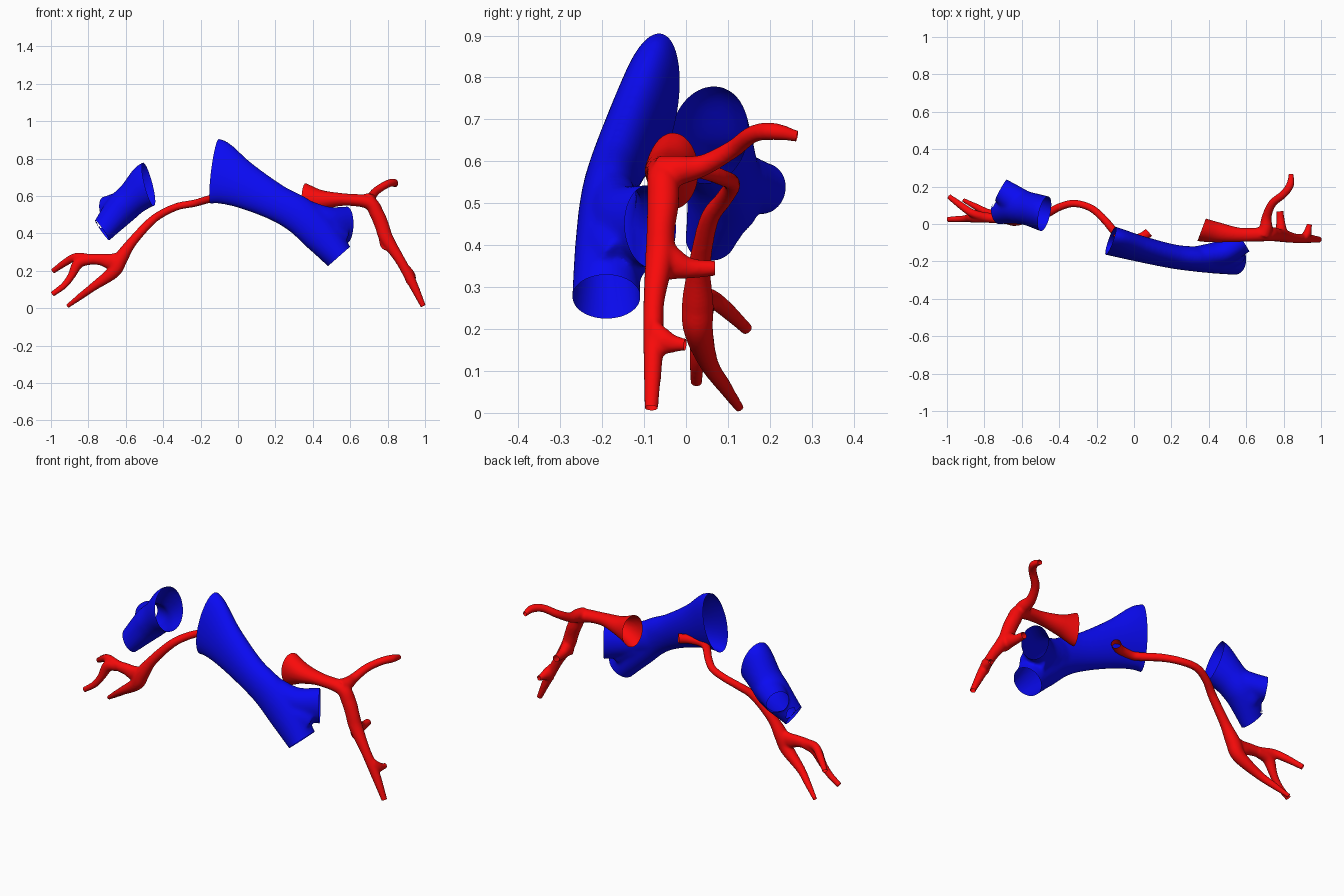
import bpy, bmesh, math
from mathutils import Vector

EXT = 0.03  # extra length past each open end, trimmed off later


def material(name, color):
    m = bpy.data.materials.new(name)
    m.diffuse_color = color
    return m


RED = material("red", (0.95, 0.003, 0.003, 1))
BLUE = material("blue", (0.003, 0.003, 0.9, 1))


def spline(rows, steps=8):
    """Catmull-Rom through rows of numbers."""
    P = [Vector(r) for r in rows]
    P = [2 * P[0] - P[1]] + P + [2 * P[-1] - P[-2]]
    out = []
    for i in range(1, len(P) - 2):
        a, b, c, d = P[i - 1:i + 3]
        for s in range(steps):
            t = s / steps
            out.append(0.5 * (2 * b + (c - a) * t + (2 * a - 5 * b + 4 * c - d) * t * t
                              + (3 * b - a - 3 * c + d) * t ** 3))
    return out + [P[-2]]


def add_tube(bm, cuts, pts, start=None, end=None, lean=0.0, segs=28):
    """Closed tube through (x, y, z, r_up, r_side); open ends given by outward normal or True."""
    rows = [tuple(p) if len(p) == 5 else (*p, p[3]) for p in pts]
    for flag, i, j in ((start, 0, 1), (end, -1, -2)):
        if flag is None:
            continue
        p = Vector(rows[i][:3])
        n = (p - Vector(rows[j][:3]) if flag is True else Vector(flag)).normalized()
        cuts.append((p, n, max(rows[i][3:]) * 1.25 + EXT))
        extra = (*(p + n * EXT * 1.2), *rows[i][3:])
        rows = [extra] + rows if i == 0 else rows + [extra]
    samples = spline(rows)
    pos = [Vector(s[:3]) for s in samples]
    up = Vector((0, lean, 1))
    rings = []
    for i, s in enumerate(samples):
        t = (pos[min(i + 1, len(pos) - 1)] - pos[max(i - 1, 0)]).normalized()
        if i == 0 and abs(t.z) > 0.95:
            up = Vector((0, 1, 0))
        up = (up - t * up.dot(t)).normalized()
        side = t.cross(up)
        rings.append([bm.verts.new(pos[i] + up * s[3] * math.cos(a) + side * s[4] * math.sin(a))
                      for a in (2 * math.pi * k / segs for k in range(segs))])
    for a, b in zip(rings, rings[1:]):
        for k in range(segs):
            n = (k + 1) % segs
            bm.faces.new((a[k], a[n], b[n], b[k]))
    bm.faces.new(rings[0][::-1])
    bm.faces.new(rings[-1])


def vessel(name, mat, tubes, voxel, smooth):
    """Fuse the tubes into one smooth skin, then trim the ends open."""
    bm, cuts = bmesh.new(), []
    for t in tubes:
        add_tube(bm, cuts, *t)
    bmesh.ops.recalc_face_normals(bm, faces=bm.faces[:])
    me = bpy.data.meshes.new(name)
    bm.to_mesh(me)
    bm.free()
    ob = bpy.data.objects.new(name, me)
    bpy.context.collection.objects.link(ob)
    r = ob.modifiers.new("fuse", 'REMESH')
    r.mode, r.voxel_size = 'VOXEL', voxel
    s = ob.modifiers.new("smooth", 'SMOOTH')
    s.factor, s.iterations = 0.5, smooth
    skin = bpy.data.meshes.new_from_object(ob.evaluated_get(bpy.context.evaluated_depsgraph_get()))
    ob.modifiers.clear()
    bm = bmesh.new()
    bm.from_mesh(skin)
    for co, n, rad in cuts:
        faces = [f for f in bm.faces if (f.calc_center_median() - co).length < rad]
        geom = list({v for f in faces for v in f.verts}) + list({e for f in faces for e in f.edges}) + faces
        bmesh.ops.bisect_plane(bm, geom=geom, plane_co=co, plane_no=n, clear_outer=True)
    for f in bm.faces:
        f.smooth = True
    bm.to_mesh(skin)
    bm.free()
    ob.data = skin
    skin.materials.clear()
    skin.materials.append(mat)


# Large vein: flattened trunk forking into two openings, with a web between them
vessel("large_vein", BLUE, [
    ([(-.125, -.09, .728, .177, .072), (.02, -.13, .66, .127, .068), (.2, -.172, .567, .098, .064),
      (.33, -.187, .495, .1, .067), (.44, -.19, .395, .1, .075), (.54, -.19, .277, .08, .082)],
     (-.96, .27, .08), (.66, 0, -.75), .2),
    ([(.33, -.18, .5, .09, .06), (.47, -.155, .455, .09, .07), (.58, -.085, .445, .1, .072)],
     None, (.85, .52, 0)),
    ([(.42, -.185, .43, .075), (.5, -.165, .395, .075), (.553, -.14, .362, .07)],),
], .008, 16)

# Small vein: short trunk with a forked lower end
vessel("small_vein", BLUE, [
    ([(-.478, .055, .66, .12, .095), (-.56, .08, .59, .092, .09), (-.63, .09, .525, .087, .09),
      (-.725, .058, .415, .065, .06)], (.93, -.22, .25), (-.8, -.1, -.55), .1),
    ([(-.57, .09, .575, .07, .075), (-.64, .13, .55, .07, .077), (-.71, .182, .535, .062, .065)],
     None, (-.87, .48, -.1)),
    ([(-.6, .1, .54, .075), (-.66, .105, .495, .07), (-.695, .11, .475, .06)],),
], .008, 14)

# Right artery: flared trunk, rear branch, descending branch and two stubs
vessel("right_artery", RED, [
    ([(.362, -.03, .577, .092, .064), (.45, -.045, .578, .054, .054), (.57, -.058, .581, .033, .038),
      (.7, -.055, .565, .036, .038), (.745, -.055, .5, .038, .038), (.77, -.06, .44, .038, .034),
      (.795, -.063, .37, .037, .034), (.865, -.077, .26, .027, .025), (.925, -.078, .15, .026, .024),
      (.99, -.083, .012, .015, .017)], (-.94, .35, 0), True),
    ([(.69, -.06, .572, .042), (.705, -.02, .578, .036), (.71, .04, .59, .026), (.74, .11, .628, .022),
      (.8, .16, .665, .021), (.835, .21, .671, .021), (.84, .265, .66, .014)], None, True),
    ([(.788, -.06, .365, .06, .034), (.787, -.03, .355, .04, .03), (.784, .01, .345, .025, .024),
      (.78, .068, .345, .019, .019)], None, True),
    ([(.912, -.08, .175, .05, .024), (.925, -.055, .17, .034, .024), (.932, -.03, .165, .022, .019),
      (.938, -.002, .163, .015, .015)], None, True),
], .006, 9)

# Left artery: long curved trunk splitting into three twigs, webbed at the forks
vessel("left_artery", RED, [
    ([(.08, -.045, .605, .026), (.03, -.075, .603, .025), (-.05, -.08, .601, .023), (-.1, -.045, .596, .022),
      (-.16, .025, .582, .021), (-.23, .085, .562, .02), (-.32, .11, .545, .02), (-.4, .09, .51, .021),
      (-.47, .055, .46, .023), (-.57, .032, .35, .027), (-.63, .028, .26, .038), (-.665, .03, .195, .035),
      (-.77, .055, .117, .023), (-.84, .09, .065, .018), (-.91, .127, .012, .012)], (.75, .65, 0), True),
    ([(-.62, .028, .255, .046, .03), (-.68, .028, .25, .042, .028), (-.73, .03, .26, .032, .027),
      (-.79, .035, .264, .027, .026), (-.865, .058, .274, .022, .022),
      (-.92, .095, .247, .02, .02), (-.987, .145, .2, .015, .015)], None, True),
    ([(-.78, .035, .262, .027), (-.85, .037, .245, .03), (-.89, .03, .175, .021), (-.93, .026, .122, .018),
      (-.993, .025, .075, .015)], None, True),
], .006, 9)
